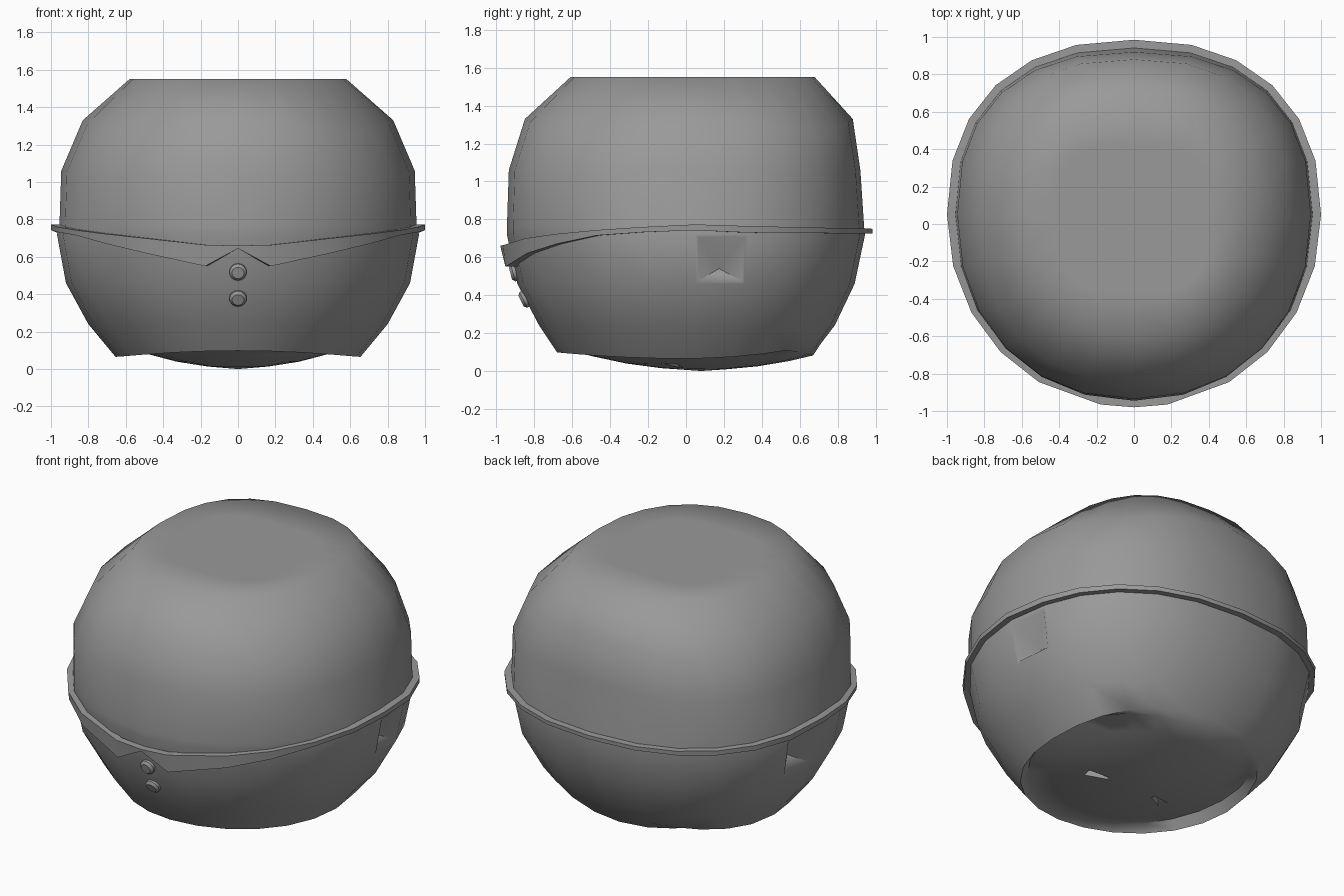
import bpy, bmesh, math
from mathutils import Vector

if "Cube" in bpy.data.objects:
    bpy.data.objects.remove(bpy.data.objects["Cube"])

N = 24      # segments around the body
CY = 0.05   # y of the widest point

grey = bpy.data.materials.new("mid_grey")
grey.diffuse_color = (0.32, 0.32, 0.32, 1)
grey.use_nodes = True
grey.node_tree.nodes["Principled BSDF"].inputs["Base Color"].default_value = grey.diffuse_color


def rounded(t, hx, yf, yb, n=2.25):
    """Point on a squarish oval with separate front and back reach."""
    c, s = math.cos(t), math.sin(t)
    p = 2 / (n + 0.05 if s > 0 else n - 0.2)
    x = math.copysign(abs(c) ** p, c) * hx
    y = CY + math.copysign(abs(s) ** p, s) * ((yb if s > 0 else yf) - CY * math.copysign(1, s))
    return x, y


def finish(bm, name, angle):
    bmesh.ops.recalc_face_normals(bm, faces=bm.faces[:])
    me = bpy.data.meshes.new(name)
    bm.to_mesh(me)
    bm.free()
    me.materials.append(grey)
    ob = bpy.data.objects.new(name, me)
    bpy.context.collection.objects.link(ob)
    bpy.ops.object.select_all(action='DESELECT')
    ob.select_set(True)
    bpy.context.view_layer.objects.active = ob
    bpy.ops.object.shade_smooth_by_angle(angle=math.radians(angle))
    return ob


def bridge(bm, a, b):
    for i in range(len(a)):
        j = (i + 1) % len(a)
        bm.faces.new((a[i], a[j], b[j], b[i]))


# Body: stacked rings (z, half width, front reach, back reach, squareness, corner sag)
RINGS = [(1.55, 0.40, 0.37, 0.42, 3.5, 0), (1.55, 0.58, 0.61, 0.68, 2.55, 0),
         (1.33, 0.83, 0.85, 0.88, 2.45, 0.07), (1.06, 0.945, 0.935, 0.92, 2.35, 0.02),
         (0.76, 0.955, 0.945, 0.94, 2.3, 0), (0.72, 0.968, 0.945, 0.945, 2.25, 0),
         (0.46, 0.92, 0.89, 0.89, 2.25, 0), (0.24, 0.80, 0.775, 0.785, 2.2, 0),
         (0.065, 0.655, 0.68, 0.71, 2.2, 0)]
bm = bmesh.new()
rings = []
for z, hx, yf, yb, n, sag in RINGS:
    ring = []
    for i in range(N):
        t = 2 * math.pi * i / N
        x, y = rounded(t, hx, yf, yb, n)
        # the hem rises at front and back
        lift = (0.075 if y > 0 else 0.035) * (y / 0.7) ** 2 if z < 0.1 else 0
        ring.append(bm.verts.new((x, y, z + lift - sag * math.sin(2 * t) ** 2)))
    rings.append(ring)
for a, b in zip(rings, rings[1:]):
    bridge(bm, a, b)
bm.faces.new(rings[0])

# Underside: recessed inside the hem, with a keel along the middle
hem = rings[-1]
for k in (0.94, 0.75, 0.5, 0.25):
    ring = []
    for v in hem:
        x, y = v.co.x * k, CY + (v.co.y - CY) * k
        ring.append(bm.verts.new((x, y, 0.005 + 0.32 * x * x + 0.22 * (y - 0.08) ** 2)))
    bridge(bm, rings[-1], ring)
    rings.append(ring)
tip = bm.verts.new((0, 0.08, 0))
for i in range(N):
    bm.faces.new((rings[-1][i], rings[-1][(i + 1) % N], tip))
bmesh.ops.recalc_face_normals(bm, faces=bm.faces[:])

# Pinched limb sockets at the sides and underneath
for sx in (-1, 1):
    for spot, shift, depth in (((0.95 * sx, 0.17, 0.6), (0, 0, -0.07), 0.1),
                               ((0.25 * sx, -0.08, 0.03), (0, 0, 0), 0.1)):
        face = min(bm.faces, key=lambda f: (f.calc_center_median() - Vector(spot)).length)
        normal = face.normal.copy()
        bmesh.ops.inset_individual(bm, faces=[face], thickness=0.02)
        centre = bmesh.ops.poke(bm, faces=[face])['verts'][0]
        centre.co += Vector(shift) - normal * depth
finish(bm, "body", 60)


# Collar band: dips at the front into two points
def lerp(x, pts):
    for (x0, a), (x1, b) in zip(pts, pts[1:]):
        if x <= x1:
            return a + (b - a) * (x - x0) / (x1 - x0)
    return pts[-1][1]


TOP = [(-1, 0.655), (-0.95, 0.668), (-0.85, 0.70), (-0.6, 0.735), (0, 0.775), (0.3, 0.765), (1, 0.75)]
LOW = [(-1, 0.55), (-0.95, 0.555), (-0.85, 0.62), (-0.7, 0.668), (-0.45, 0.72), (0, 0.745), (0.28, 0.73), (1, 0.725)]
bm = bmesh.new()
loops = [[], [], [], []]
angles = [2 * math.pi * i / N for i in range(N)]
angles[17] += 0.09   # collar points sit close to the middle
angles[19] -= 0.09
for i, t in enumerate(angles):
    x, y = rounded(t, 1.0, 0.98, 0.985)
    xi, yi = rounded(t, 0.955, 0.935, 0.935)
    hi, lo = lerp(y, TOP), lerp(y, LOW)
    if i == 18:
        lo = 0.645
    elif i in (17, 19):
        lo = 0.55
    drop = 1 - (0.76 - lo) * 0.06   # lower edge hugs the body
    inner = 1 - (0.76 - lo) * 0.15
    for loop, co in zip(loops, ((xi, yi, hi), (x, y, hi), (x * drop, y * drop, lo),
                                (xi * inner, yi * inner, lo))):
        loop.append(bm.verts.new(co))
for k in range(4):
    bridge(bm, loops[k], loops[(k + 1) % 4])
finish(bm, "collar_band", 35)

# Two front buttons
for name, y, z, tilt in (("upper_button", -0.902, 0.52, 15), ("lower_button", -0.848, 0.38, 26)):
    bpy.ops.mesh.primitive_cylinder_add(vertices=14, radius=0.046, depth=0.05, location=(0, y, z),
                                        rotation=(math.radians(90 + tilt), 0, 0))
    ob = bpy.context.object
    ob.name = name
    ob.data.materials.append(grey)
    bev = ob.modifiers.new("bevel", 'BEVEL')
    bev.width = 0.014
    bev.segments = 1
    bpy.ops.object.shade_smooth_by_angle(angle=math.radians(30))
